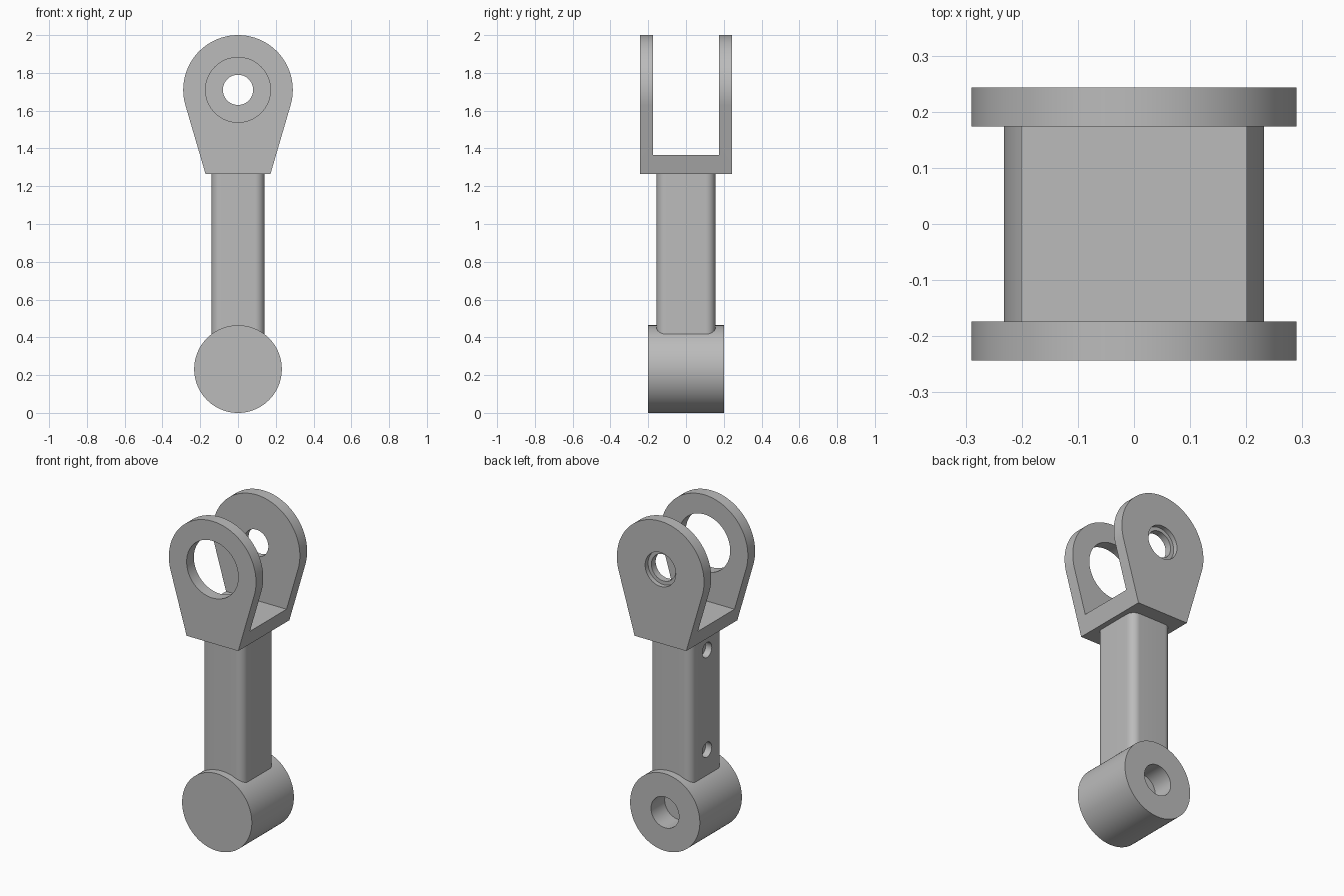
import bpy, bmesh
from math import sin, cos, pi, atan2, acos, hypot

if "Cube" in bpy.data.objects:
    bpy.data.objects.remove(bpy.data.objects["Cube"])

grey = bpy.data.materials.new("light grey")
grey.use_nodes = True
grey.diffuse_color = (0.5, 0.5, 0.5, 1)
grey.node_tree.nodes["Principled BSDF"].inputs["Base Color"].default_value = (0.5, 0.5, 0.5, 1)


def arc(cu, cv, r, start=0.0, end=2 * pi, steps=72, closed=True):
    """Points on an arc; a closed circle leaves out the repeated last point."""
    count = steps if closed else steps + 1
    angles = [start + (end - start) * i / steps for i in range(count)]
    return [(cu + r * cos(t), cv + r * sin(t)) for t in angles]


def prism(name, outline, low, high, axis):
    """Extrude a 2D outline between two positions along an axis."""
    place = {"x": lambda u, v, w: (w, u, v),
             "y": lambda u, v, w: (u, w, v),
             "z": lambda u, v, w: (u, v, w)}[axis]
    bm = bmesh.new()
    rings = [[bm.verts.new(place(u, v, w)) for u, v in outline] for w in (low, high)]
    for ring in rings:
        bm.faces.new(ring)
    n = len(outline)
    for i in range(n):
        j = (i + 1) % n
        bm.faces.new((rings[0][i], rings[0][j], rings[1][j], rings[1][i]))
    bmesh.ops.recalc_face_normals(bm, faces=bm.faces)
    mesh = bpy.data.meshes.new(name)
    bm.to_mesh(mesh)
    bm.free()
    mesh.materials.append(grey)
    obj = bpy.data.objects.new(name, mesh)
    bpy.context.collection.objects.link(obj)
    return obj


def activate(obj):
    bpy.ops.object.select_all(action="DESELECT")
    obj.select_set(True)
    bpy.context.view_layer.objects.active = obj


def cut(obj, cutter):
    """Subtract the cutter, then remove it."""
    activate(obj)
    mod = obj.modifiers.new("cut", "BOOLEAN")
    mod.operation = "DIFFERENCE"
    mod.solver = "EXACT"
    mod.object = cutter
    bpy.ops.object.modifier_apply(modifier=mod.name)
    bpy.data.objects.remove(cutter)


# Fork: rounded head with sides running tangent down to a narrow foot
eye_z, eye_r = 1.71, 0.29
foot_x, foot_z = 0.172, 1.265
drop = foot_z - eye_z
tangent = atan2(drop, foot_x) + acos(eye_r / hypot(foot_x, drop))
outline = [(-foot_x, foot_z), (foot_x, foot_z)]
outline += arc(0, eye_z, eye_r, tangent, pi - tangent, closed=False)
fork = prism("fork", outline, -0.243, 0.243, "y")

# Slot between the two cheeks
slot = [(-0.174, 1.365), (0.174, 1.365), (0.174, 2.2), (-0.174, 2.2)]
cut(fork, prism("slot_cutter", slot, -0.5, 0.5, "x"))

# Large front bore, small rear bore with a counterbore
for radius, low, high in ((0.172, -0.4, -0.1), (0.08, 0.1, 0.4), (0.102, 0.215, 0.4)):
    cut(fork, prism("bore_cutter", arc(0, eye_z, radius), low, high, "y"))

# Shaft with rounded corners
half_x, half_y, corner = 0.14, 0.155, 0.05
section = []
for k, (sx, sy) in enumerate(((1, 1), (-1, 1), (-1, -1), (1, -1))):
    section += arc(sx * (half_x - corner), sy * (half_y - corner), corner,
                   k * pi / 2, (k + 1) * pi / 2, 12, closed=False)
shaft = prism("shaft", section, 0.36, foot_z, "z")

# Two blind holes in one side of the shaft
for z in (0.57, 1.17):
    cut(shaft, prism("side_hole_cutter", arc(0, z, 0.045, steps=40), -0.3, -0.1, "x"))

# Bottom barrel with a blind hole in its rear end
barrel = prism("barrel", arc(0, 0.232, 0.232, steps=96), -0.2, 0.2, "y")
cut(barrel, prism("barrel_hole_cutter", arc(0, 0.232, 0.093), 0.07, 0.4, "y"))

# Smooth curved walls, crisp edges
for obj in (fork, shaft, barrel):
    activate(obj)
    bpy.ops.object.shade_smooth_by_angle(angle=pi / 6)
